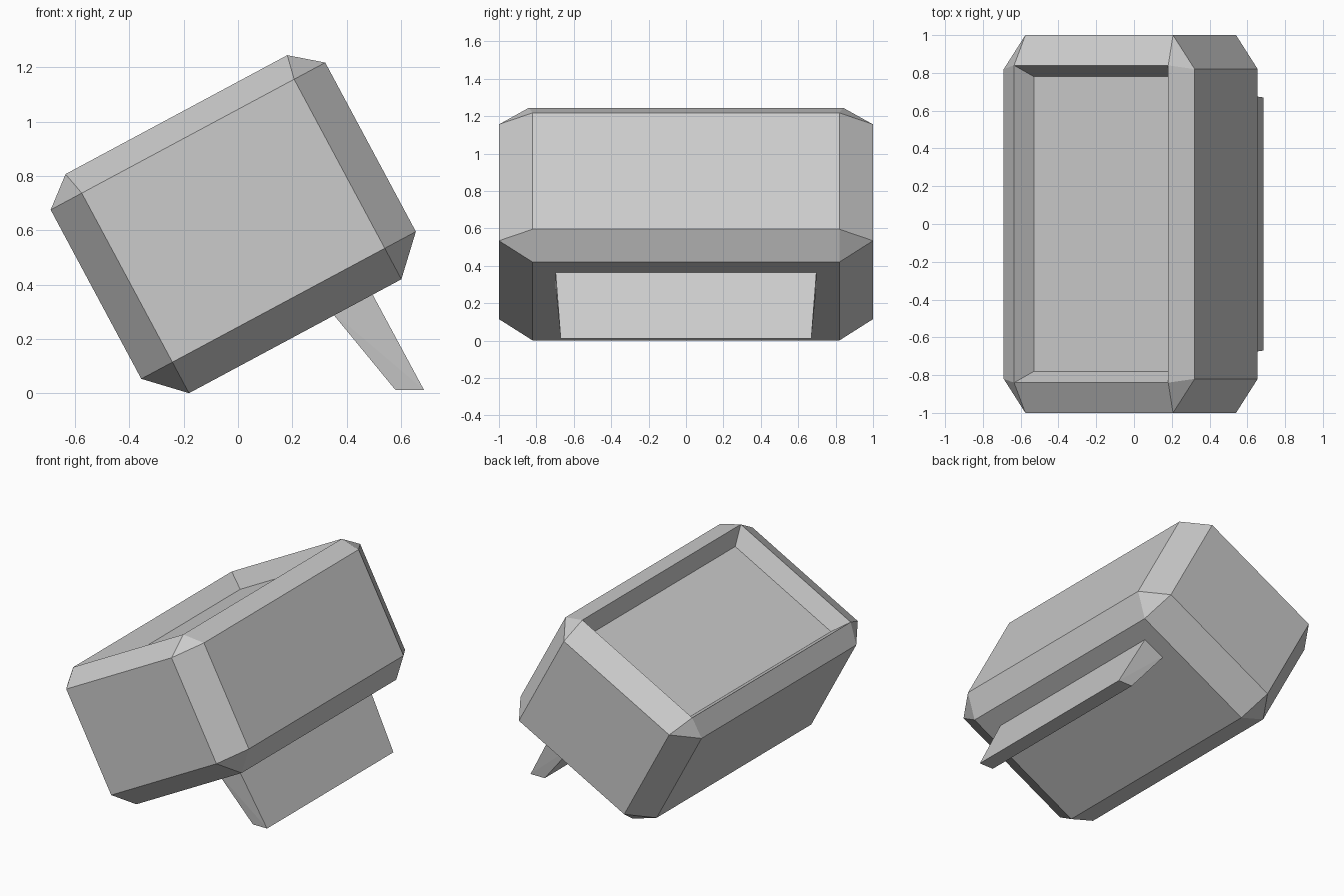
import bpy
import bmesh
import math

cube = bpy.data.objects.get("Cube")
if cube:
    bpy.data.objects.remove(cube, do_unlink=True)

# One grey for everything
grey = bpy.data.materials.new("plain grey")
grey.use_nodes = True
colour = (0.6, 0.6, 0.6, 1.0)
grey.diffuse_color = colour
grey.node_tree.nodes["Principled BSDF"].inputs["Base Color"].default_value = colour


def hull(points):
    """Convex solid through the points, with flat regions merged."""
    bm = bmesh.new()
    for p in points:
        bm.verts.new(p)
    bmesh.ops.convex_hull(bm, input=bm.verts[:])
    bmesh.ops.dissolve_limit(bm, angle_limit=math.radians(2),
                             verts=bm.verts[:], edges=bm.edges[:])
    bmesh.ops.recalc_face_normals(bm, faces=bm.faces[:])
    return bm


def finish(bm, name):
    mesh = bpy.data.meshes.new(name)
    bm.to_mesh(mesh)
    bm.free()
    mesh.materials.append(grey)
    obj = bpy.data.objects.new(name, mesh)
    bpy.context.collection.objects.link(obj)
    return obj


def rectangle(x, y, z):
    return [(sx * x, sy * y, z) for sx in (-1, 1) for sy in (-1, 1)]


# Chamfered body: bottom face, side faces, end faces and top rim
SIDE, INNER, LOW, HIGH = 0.5735, 0.4435, -0.333, 0.373
points = rectangle(INNER, 0.82, -0.4625) + rectangle(0.463, 0.84, 0.463)
for z in (LOW, HIGH):
    points += rectangle(SIDE, 0.82, z) + rectangle(INNER, 1.0, z)
bm = hull(points)

# Sunken panel with sloping walls in the top
top = max(bm.faces, key=lambda f: f.calc_center_median().z)
bmesh.ops.inset_individual(bm, faces=[top], thickness=0.06, depth=-0.11,
                           use_even_offset=True)
body = finish(bm, "body")
body.rotation_euler.y = math.radians(-28.2)
body.location = (-0.008, 0, 0.618)

# Tapered support leg, narrower at the foot
profile = [(0.58, 0.012, 0.67), (0.685, 0.012, 0.67),
           (0.475, 0.402, 0.70), (0.335, 0.31, 0.70)]
finish(hull([(x, s * w, z) for x, z, w in profile for s in (-1, 1)]),
       "support_leg")
